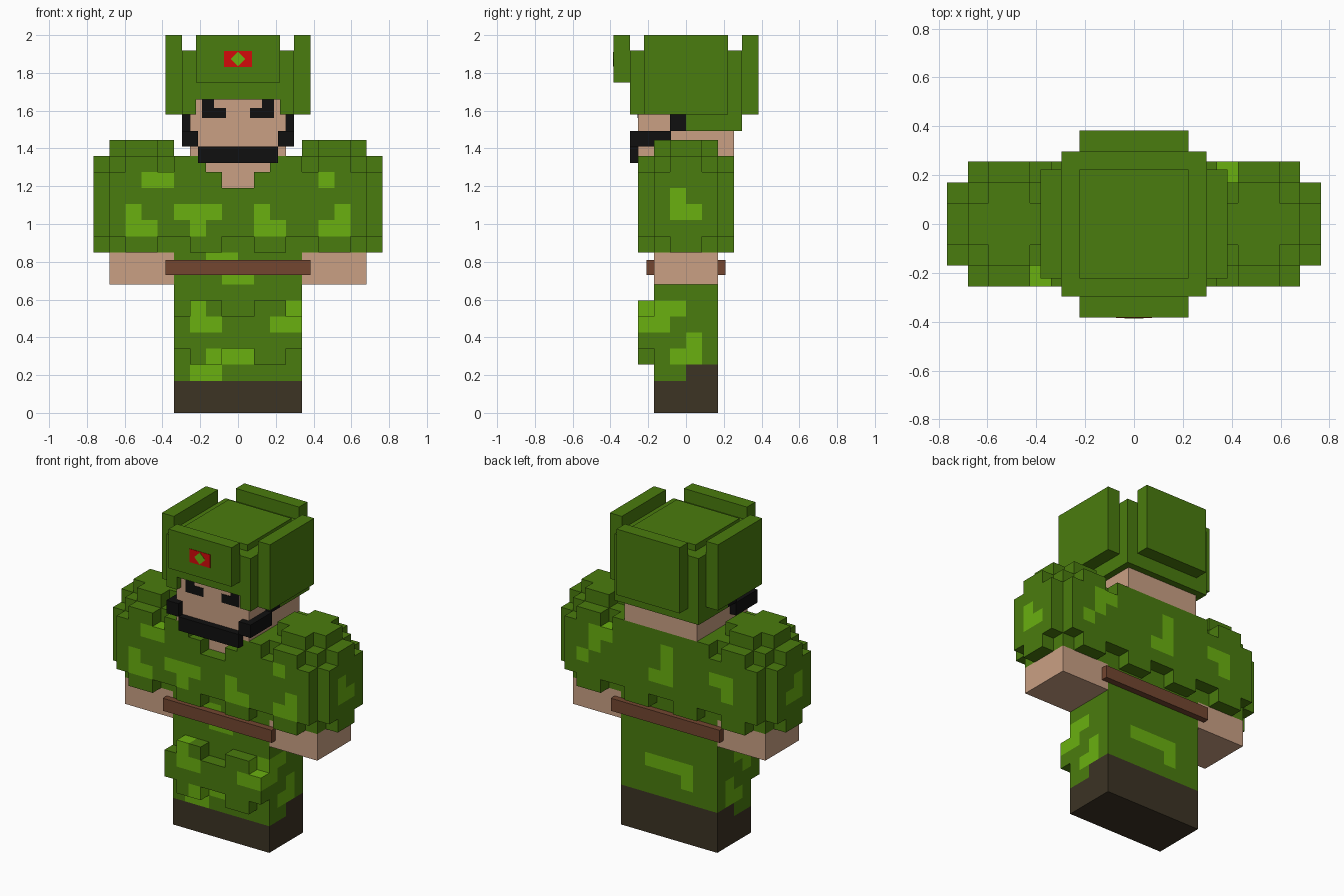
import bpy, bmesh, math
from mathutils import Vector, Matrix

if "Cube" in bpy.data.objects:
    bpy.data.objects.remove(bpy.data.objects["Cube"])

U = 0.085  # block size


def material(name, r, g, b):
    m = bpy.data.materials.new(name)
    lin = [((c / 255 + 0.055) / 1.055) ** 2.4 if c > 10 else c / 255 / 12.92 for c in (r, g, b)]
    m.diffuse_color = (*lin, 1)
    m.use_nodes = True
    m.node_tree.nodes["Principled BSDF"].inputs["Base Color"].default_value = m.diffuse_color
    return m


GREEN = material("dark_green", 74, 124, 14)
LIGHT = material("light_green", 106, 176, 16)
SKIN = material("skin", 202, 160, 132)
BOOT = material("boot_brown", 60, 51, 36)
BELT = material("belt_brown", 115, 70, 48)
BLACK = material("black", 16, 16, 16)
RED = material("red", 212, 10, 10)


def finish(name, bm, mats):
    mesh = bpy.data.meshes.new(name)
    bm.to_mesh(mesh)
    bm.free()
    for m in mats:
        mesh.materials.append(m)
    ob = bpy.data.objects.new(name, mesh)
    bpy.context.collection.objects.link(ob)
    return ob


def box(name, mat, x, y, z):
    """Box given by (min, max) ranges on each axis."""
    bm = bmesh.new()
    size = [b - a for a, b in (x, y, z)]
    mid = [(a + b) / 2 for a, b in (x, y, z)]
    bmesh.ops.create_cube(bm, size=1, matrix=Matrix.Translation(mid) @ Matrix.Diagonal((*size, 1)))
    return finish(name, bm, [mat])


def pair(name, mat, x, y, z):
    box(name + "_right", mat, x, y, z)
    box(name + "_left", mat, (-x[1], -x[0]), y, z)


def grid(i, j, k):
    return {(a, b, c) for a in range(*i) for b in range(*j) for c in range(*k)}


def blocks(name, cells, mats, paint):
    """Outer skin of a set of block cells, coloured face by face."""
    bm = bmesh.new()
    verts = {}
    for cell in cells:
        for axis in range(3):
            for s in (-1, 1):
                n = [0, 0, 0]
                n[axis] = s
                if tuple(c + d for c, d in zip(cell, n)) in cells:
                    continue
                u, v = (axis + 1) % 3, (axis + 2) % 3
                ring = []
                for du, dv in ((0, 0), (1, 0), (1, 1), (0, 1)):
                    p = list(cell)
                    p[axis] += s > 0
                    p[u] += du
                    p[v] += dv
                    p = tuple(p)
                    if p not in verts:
                        verts[p] = bm.verts.new(Vector(p) * U)
                    ring.append(verts[p])
                f = bm.faces.new(ring if s > 0 else ring[::-1])
                f.material_index = paint(cell, n)
    return finish(name, bm, mats)


# Camouflage patches as block columns and rows on each side
FRONT = {(-6, 14), (-5, 14), (-7, 12), (-7, 11), (-6, 11), (-4, 12), (-3, 12), (-2, 12), (-3, 11),
         (1, 12), (1, 11), (2, 11), (5, 14), (6, 12), (6, 11), (5, 11),
         (-2, 9), (-1, 9), (-1, 8), (0, 8), (-3, 6), (-3, 5), (-2, 5), (2, 5), (3, 5), (3, 6),
         (-2, 3), (-1, 3), (0, 3), (-3, 2), (-2, 2)}
BACK = {(4, 14), (5, 14), (5, 13), (6, 12), (-1, 14), (-1, 13), (-1, 12), (0, 12), (-5, 13), (-6, 13), (-6, 12),
        (1, 5), (0, 5), (-1, 5), (-2, 5), (-2, 4)}
SIDE = {(-1, 6), (-2, 6), (-2, 5), (-1, 3), (0, 3), (0, 4), (-1, 12), (-1, 13), (0, 12)}


def camo(cell, n):
    i, j, k = cell
    if n[1]:
        return int((i, k) in (FRONT if n[1] < 0 else BACK))
    if j in (-3, 2):
        patch = FRONT if j < 0 else BACK
        return int((i, k) in patch or (i + n[0], k) in patch)
    return int(bool(n[0]) and (j, k) in SIDE)


def boot_paint(cell, n):
    return 2 if cell[2] < 2 + (cell[1] >= 0) else camo(cell, n)


def torso_paint(cell, n):
    i, j, k = cell
    return 2 if j == -2 and k >= 14 and -2 <= i < 2 else camo(cell, n)


CAMO = [GREEN, LIGHT]

# Legs with boots and knee padding
knees = set()
for a in (-4, 0):
    knees |= grid((a, a + 4), (-3, -2), (3, 7))
    knees -= {(i, -3, k) for i in (a, a + 3) for k in (3, 6)}
blocks("legs", grid((-4, 4), (-2, 2), (0, 8)) | knees, CAMO + [BOOT], boot_paint)

# Torso with jacket front and back
jacket = grid((-4, 4), (-3, -2), (10, 16)) | grid((-4, 4), (2, 3), (10, 16))
jacket -= {(i, j, 10) for i in (-4, -1, 0, 3) for j in (-3, 2)}
jacket -= grid((-1, 1), (-3, -2), (14, 16)) | grid((-2, 2), (-3, -2), (15, 16))
blocks("torso", grid((-4, 4), (-2, 2), (8, 16)) | jacket, CAMO + [SKIN], torso_paint)

# Puffed sleeves, mirrored, with clipped corners on each padded side
for side, label in ((1, "right"), (-1, "left")):
    sleeve = grid((4, 8), (-2, 2), (10, 16))
    sleeve |= grid((4, 8), (-3, 3), (10, 16)) - {(i, j, k) for i in (4, 7) for j in (-3, 2) for k in (10, 15)}
    sleeve |= grid((8, 9), (-2, 2), (10, 16)) - {(8, j, k) for j in (-2, 1) for k in (10, 15)}
    sleeve |= grid((4, 8), (-2, 2), (16, 17)) - {(i, j, 16) for i in (4, 7) for j in (-2, 1)}
    if side < 0:
        sleeve = {(-1 - i, j, k) for i, j, k in sleeve}
    blocks("sleeve_" + label, sleeve, CAMO, camo)
pair("forearm", SKIN, (0.34, 0.68), (-0.17, 0.17), (0.68, 0.85))

# Belt
box("belt", BELT, (-0.385, 0.385), (-0.21, 0.21), (0.73, 0.81))

# Head and eyes
R, S = 0.255, 0.2975
box("head", SKIN, (-R, R), (-R, R), (1.36, 1.87))
pair("eye", BLACK, (0.064, 0.19), (-R - 0.003, -R), (1.56, 1.615))
pair("eyebrow", BLACK, (0.128, 0.19), (-R - 0.003, -R), (1.615, 1.662))

# Beard wrapping the chin and jaw
box("beard_chin", BLACK, (-0.213, 0.213), (-S, -R), (1.3225, 1.41))
pair("beard_corner", BLACK, (0.213, S), (-S, -R), (1.41, 1.493))
pair("beard_jaw", BLACK, (R, S), (-S, -0.08), (1.41, 1.493))
pair("sideburn", BLACK, (R, S), (-0.085, 0), (1.493, 1.58))

# Winter cap: crown, skirts and raised flaps
T = 0.223
box("cap_crown", GREEN, (-S, S), (-S, S), (1.66, 1.9175))
box("cap_top", GREEN, (-T, T), (-T, T), (1.9175, 1.957))
pair("cap_temple", GREEN, (T, S), (-S, -R), (1.58, 1.66))
pair("cap_side", GREEN, (R, S), (-S, S), (1.58, 1.66))
pair("cap_ear", GREEN, (R, S), (0, S), (1.493, 1.58))
box("cap_nape", GREEN, (-S, S), (R, S), (1.493, 1.66))
pair("side_flap", GREEN, (S, 0.3825), (-T, T), (1.58, 2))
box("front_flap", GREEN, (-T, T), (-0.3825, -S), (1.75, 2))
box("back_flap", GREEN, (-T, T), (S, 0.3825), (1.58, 2))

# Cap badge with a small diamond
box("badge", RED, (-0.073, 0.073), (-0.385, -0.3825), (1.83, 1.915))
diamond = box("badge_diamond", LIGHT, (-0.027, 0.027), (-0.002, 0.002), (-0.027, 0.027))
diamond.rotation_euler.y = math.pi / 4
diamond.location = (0, -0.385, 1.8725)
